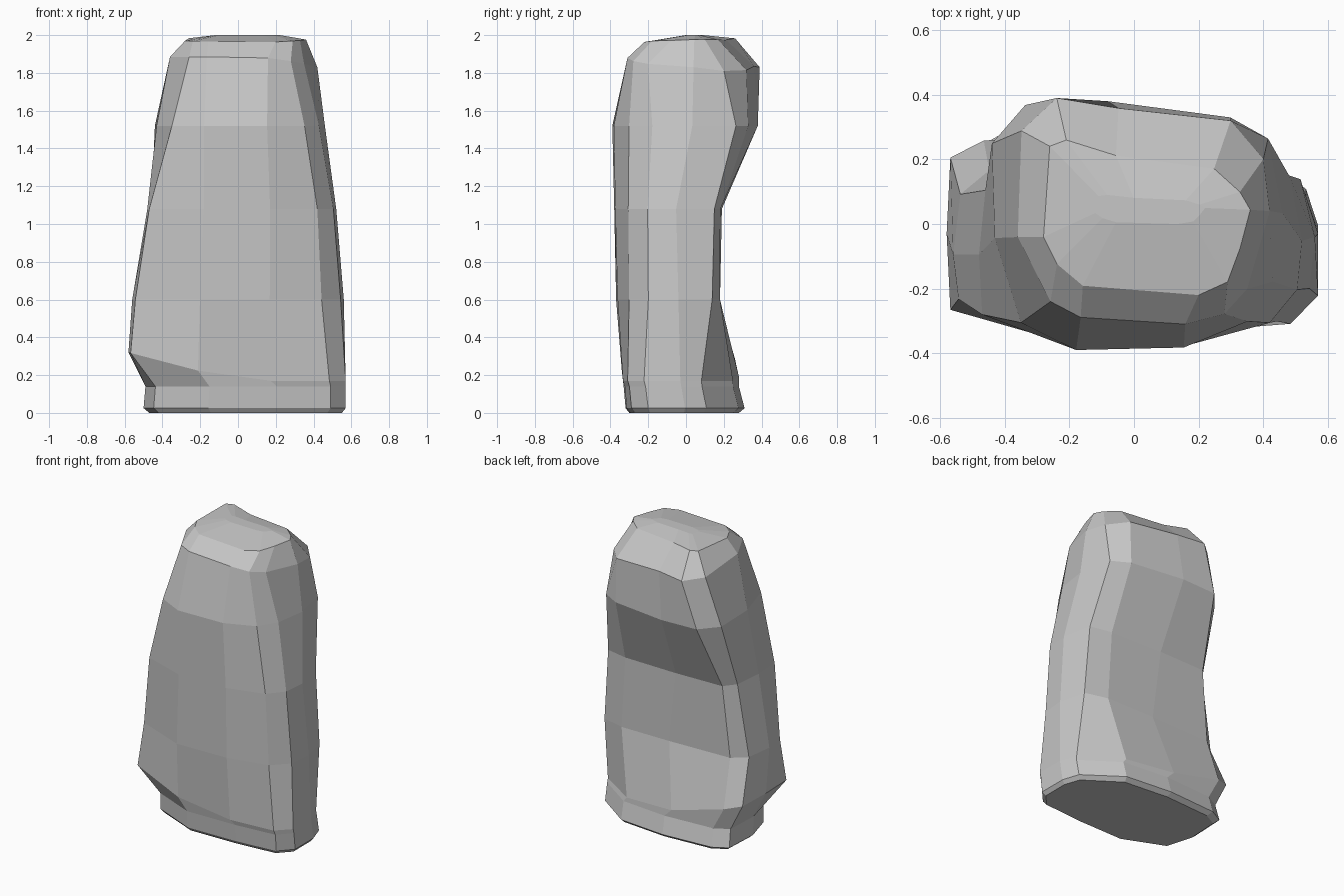
import bpy
import bmesh

default_cube = bpy.data.objects.get("Cube")
if default_cube:
    bpy.data.objects.remove(default_cube, do_unlink=True)

# One flat stone colour
stone = bpy.data.materials.new("grey_stone")
stone.use_nodes = True
stone_colour = (0.57, 0.57, 0.57, 1)
stone.diffuse_color = stone_colour
shader = next(n for n in stone.node_tree.nodes if n.type == "BSDF_PRINCIPLED")
shader.inputs["Base Color"].default_value = stone_colour
shader.inputs["Roughness"].default_value = 0.9

# Unit outlines, counter-clockwise from the front corner on the -x side
FOOT_OUTLINE = [(-.9, -.6), (-.36, -1), (.31, -.98), (.85, -.9),
                (1, -.62), (1, 0), (.93, .36), (.48, .9),
                (-.14, 1), (-.8, .93), (-.98, .76), (-1, 0)]
# The bulge above the foot only pushes out the front corner
BULGE_OUTLINE = [(-.98, -.76)] + FOOT_OUTLINE[1:]
WAIST_OUTLINE = [(-.97, -.5), (-.36, -1), (.3, -.97), (.79, -.75),
                 (.97, -.38), (1, .2), (.92, .85), (.64, 1),
                 (0, 1), (-.8, .95), (-.96, .68), (-1, 0)]
CHEST_OUTLINE = [(-.98, -.65), (-.4, -1), (.3, -.98), (.8, -.74),
                 (.97, -.38), (1, .15), (.92, .86), (.62, .97),
                 (-.15, 1), (-.84, .97), (-.96, .7), (-1, 0)]
SHOULDER_OUTLINE = [(-.8, -.78), (-.42, -1), (.32, -.98), (.76, -.77),
                    (.93, -.45), (1, .1), (.9, .7), (.64, .87),
                    (-.2, 1), (-.77, .97), (-1, .66), (-.98, -.1)]
RIM_OUTLINE = [(-.74, -.8), (-.5, -.94), (.33, -1), (.64, -.91),
               (.82, -.69), (1, 0), (.95, .46), (.69, .8),
               (-.2, .91), (-.69, 1), (-.97, .71), (-1, -.23)]
CAP_OUTLINE = [(-.87, -.6), (-.62, -.88), (.5, -1), (.78, -.83),
               (.9, -.4), (1, .1), (.9, .33), (.65, .63),
               (-.3, .8), (-.78, 1), (-.94, .92), (-1, -.25)]

# Height at which each outline holds in full
OUTLINE_KEYS = [(.14, FOOT_OUTLINE), (.17, BULGE_OUTLINE), (.6, WAIST_OUTLINE),
                (1.08, CHEST_OUTLINE), (1.52, SHOULDER_OUTLINE),
                (1.885, RIM_OUTLINE), (1.96, CAP_OUTLINE)]

# Rings: height, x range, y range, rise towards -x, drop at the back and +x
RINGS = [
    (0, -.47, .55, -.3, .28, 0, 0),
    (.025, -.5, .57, -.32, .31, 0, 0),
    (.14, -.49, .57, -.33, .28, 0, 0),
    (.17, -.58, .57, -.34, .28, .15, 0),
    (.6, -.56, .56, -.37, .18, 0, 0),
    (1.08, -.48, .52, -.38, .19, 0, 0),
    (1.52, -.44, .46, -.39, .38, 0, 0),
    (1.885, -.36, .42, -.31, .39, 0, .055),
    (1.96, -.28, .36, -.22, .26, .01, -.015),
    (2, -.12, .22, 0, .09, 0, 0),
]


def outline_at(height):
    """Blend the two outlines on either side of a height."""
    for (z0, low), (z1, high) in zip(OUTLINE_KEYS, OUTLINE_KEYS[1:]):
        if height <= z1:
            break
    t = min(1, max(0, (height - z0) / (z1 - z0)))
    return [(a[0] + (b[0] - a[0]) * t, a[1] + (b[1] - a[1]) * t)
            for a, b in zip(low, high)]


def ring_points(height, x0, x1, y0, y1, rise, drop):
    """Fit the blended outline to one ring's extents."""
    points = []
    for u, v in outline_at(height):
        x = (x0 + x1) / 2 + u * (x1 - x0) / 2
        y = (y0 + y1) / 2 + v * (y1 - y0) / 2
        z = height + rise * max(0, -u) - drop * (max(0, v) + max(0, u) ** 2)
        points.append((x, y, z))
    return points


# Loft the rings into a closed, faceted pillar
bm = bmesh.new()
loops = [[bm.verts.new(p) for p in ring_points(*ring)] for ring in RINGS]
for below, above in zip(loops, loops[1:]):
    for i in range(len(below)):
        j = (i + 1) % len(below)
        bm.faces.new((below[i], below[j], above[j], above[i]))
bm.faces.new(list(reversed(loops[0])))
bm.faces.new(loops[-1])
bmesh.ops.recalc_face_normals(bm, faces=bm.faces[:])

mesh = bpy.data.meshes.new("rock_pillar")
bm.to_mesh(mesh)
bm.free()
mesh.materials.append(stone)
pillar = bpy.data.objects.new("rock_pillar", mesh)
bpy.context.collection.objects.link(pillar)
